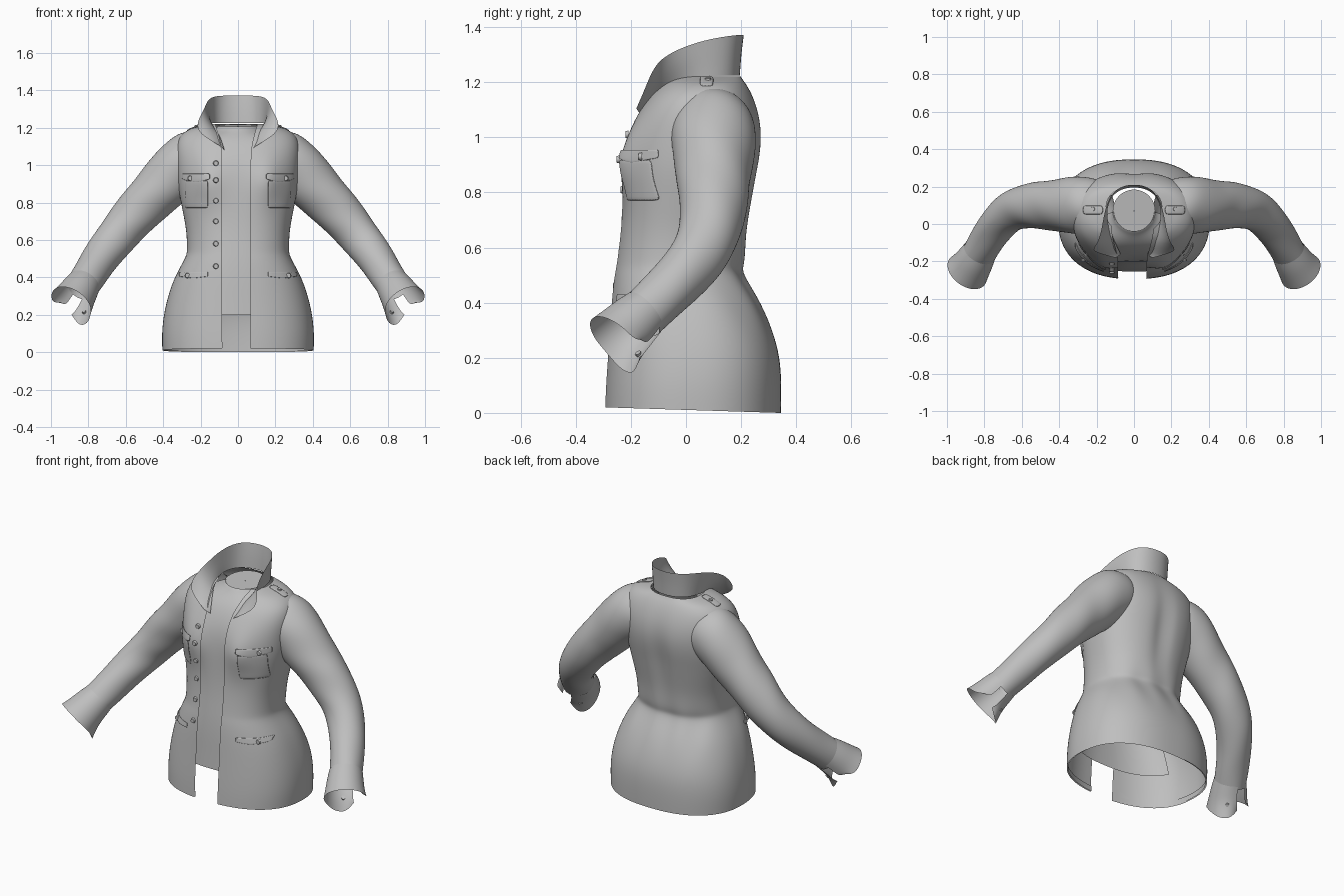
import bpy, bmesh, math
from mathutils import Vector

cube = bpy.data.objects.get("Cube")
if cube:
    bpy.data.objects.remove(cube)

cloth = bpy.data.materials.new("grey cloth")
cloth.use_nodes = True
GREY = (0.52, 0.52, 0.52, 1)
cloth.diffuse_color = GREY
cloth.node_tree.nodes["Principled BSDF"].inputs["Base Color"].default_value = GREY


def finish(name, mesh, subdiv=0, thick=0):
    ob = bpy.data.objects.new(name, mesh)
    bpy.context.collection.objects.link(ob)
    mesh.materials.append(cloth)
    for p in mesh.polygons:
        p.use_smooth = True
    if thick:
        m = ob.modifiers.new("Thickness", "SOLIDIFY")
        m.thickness = thick
        m.offset = 0
    if subdiv:
        m = ob.modifiers.new("Smooth", "SUBSURF")
        m.levels = m.render_levels = subdiv
        m.boundary_smooth = "PRESERVE_CORNERS"
    return ob


def loft(name, rows, closed=False, subdiv=2, thick=0, flip=False):
    """Skin a list of equally long point rows."""
    bm = bmesh.new()
    vs = [[bm.verts.new(p) for p in row] for row in rows]
    n = len(rows[0])
    for a, b in zip(vs, vs[1:]):
        for i in range(n if closed else n - 1):
            j = (i + 1) % n
            f = bm.faces.new((a[i], a[j], b[j], b[i]))
            if flip:
                f.normal_flip()
    mesh = bpy.data.meshes.new(name)
    bm.to_mesh(mesh)
    bm.free()
    return finish(name, mesh, subdiv, thick)


# Body profile: height, half width, front y, back y
PROFILE = [
    (0.01, .405, -.295, .345), (0.1, .408, -.292, .347), (0.2, .398, -.285, .342),
    (0.3, .375, -.278, .315), (0.4, .34, -.272, .27), (0.48, .295, -.265, .22),
    (0.52, .275, -.258, .202), (0.55, .272, -.253, .216), (0.65, .275, -.24, .222),
    (0.75, .295, -.232, .24), (0.85, .315, -.23, .258), (0.92, .325, -.225, .272),
    (1.0, .33, -.212, .28), (1.08, .335, -.18, .27), (1.15, .32, -.135, .245),
    (1.19, .27, -.09, .222), (1.205, .225, -.07, .21), (1.22, .15, -.05, .2)]
POW = 0.85


def spow(v):
    return math.copysign(abs(v) ** POW, v)


def section(z):
    for a, b in zip(PROFILE, PROFILE[1:]):
        if z <= b[0]:
            k = max(0, (z - a[0]) / (b[0] - a[0]))
            return [u + (v - u) * k for u, v in zip(a, b)][1:]
    return PROFILE[-1][1:]


def body(t, z, inset=0.0):
    """Point on the torso; t = 0 is the middle of the front."""
    hw, yf, yb = section(z)
    cy, ry = (yf + yb) / 2, (yb - yf) / 2 - inset
    x = (hw - inset) * spow(math.sin(t))
    y = cy - ry * spow(math.cos(t))
    if math.cos(t) > 0:  # bust
        y -= .035 * math.exp(-((abs(x) - .16) / .08) ** 2 - ((z - .92) / .1) ** 2)
    else:  # spine groove and skirt folds
        y -= .02 * math.exp(-(x / .05) ** 2 - ((z - .85) / .22) ** 2)
        y += .006 * math.sin(x * 40) * math.exp(-((z - .45) / .1) ** 2)
    return Vector((x, y, z))


def angle_at(x, z):
    return math.asin(min(1, abs(x) / section(z)[0]) ** (1 / POW)) * (1 if x > 0 else -1)


def front(x, z, lift=0.0):
    return body(angle_at(x, z), z) - Vector((0, lift, 0))


def jacket_row(z, inset=0.0):
    open_up = max(0, z - 1.1) * .3
    t0 = angle_at(.068 + open_up, z)
    t1 = 2 * math.pi + angle_at(-.085 - open_up, z)
    row = [body(t0 + (t1 - t0) * i / 56, z, inset) for i in range(57)]
    if z < .05:  # hem dips towards the back
        for p in row:
            p.z = z + .01 - .02 * (p.y + .29) / .63
    return row


# Jacket body and folded hem
loft("jacket_body", [jacket_row(row[0]) for row in PROFILE])
loft("hem_facing", [jacket_row(z, .006) for z in (.012, .045)], flip=True, subdiv=1)


# Undershirt front with round neckline, and the neck closure inside it
def neck_row(radius, z, reach, tilt=0.0):
    angles = [-reach + 2 * reach * i / 24 for i in range(25)]
    return [Vector((radius * math.sin(a), .07 - radius * math.cos(a), z - tilt * math.cos(a)))
            for a in angles]


shirt = [[body(-1.15 + 2.3 * i / 24, z, .03) for i in range(25)]
         for z in (.2, .3, .4, .5, .6, .7, .8, .9, 1, 1.08, 1.14)]
shirt += [neck_row(r, z, 1.5) for r, z in ((.135, 1.18), (.118, 1.2), (.108, 1.208))]
loft("undershirt", shirt)
loft("neck_closure", [neck_row(r, 1.208, math.pi, .01 * r / .11) for r in (.115, .06, .002)],
     subdiv=1)

# Standing collar with spread points: base, middle and edge of one half
BASE = [(.072, -.16, 1.08), (.09, -.12, 1.14), (.11, -.08, 1.18), (.135, -.01, 1.21),
        (.15, .07, 1.225), (.12, .155, 1.225), (.06, .19, 1.225)]
MID = [(.085, -.175, 1.095), (.155, -.145, 1.17), (.16, -.1, 1.23), (.16, -.015, 1.27),
       (.155, .07, 1.295), (.122, .16, 1.3), (.06, .195, 1.3)]
EDGE = [(.1, -.18, 1.105), (.24, -.145, 1.185), (.195, -.11, 1.275), (.172, -.03, 1.32),
        (.16, .06, 1.352), (.125, .165, 1.37), (.06, .205, 1.372)]


def both_halves(half, back):
    right = [(-x, y, z) for x, y, z in half]
    return half + [back] + right[::-1]


loft("collar", [both_halves(BASE, (0, .198, 1.225)), both_halves(MID, (0, .203, 1.3)),
                both_halves(EDGE, (0, .212, 1.372))])

# Sleeves: centre line with radius, from the rounded shoulder down
ARM = [((.15, .1, 1.12), .07), ((.175, .1, 1.1), .108), ((.21, .1, 1.07), .14),
       ((.26, .1, 1.025), .157), ((.33, .1, .965), .154), ((.40, .1, .89), .142),
       ((.46, .1, .83), .132), ((.52, .1, .77), .126), ((.58, .095, .70), .118),
       ((.635, .08, .635), .11), ((.69, .045, .565), .105), ((.745, -.02, .49), .098),
       ((.79, -.09, .42), .093), ((.835, -.165, .35), .09)]
CUFF = [((.825, -.15, .365), .092), ((.845, -.185, .335), .1), ((.87, -.225, .295), .108),
        ((.892, -.255, .262), .118)]


def tube(path, side, start, sweep, count, wave):
    rows = []
    for k, (c, r) in enumerate(path):
        lo, hi = path[max(k - 1, 0)][0], path[min(k + 1, len(path) - 1)][0]
        axis = (Vector(hi) - Vector(lo)).normalized()
        u = Vector((0, 1, 0)).cross(axis).normalized()
        v = axis.cross(u)
        row = []
        for i in range(count):
            a = start + sweep * i / count
            rr = r * (1 + wave * math.sin(3 * a + k * 2.2))
            p = Vector(c) + u * (rr * math.cos(a)) + v * (rr * math.sin(a))
            row.append(Vector((p.x * side, p.y, p.z)))
        rows.append(row)
    return rows


def plate(name, x0, x1, z0, z1, point=0.0):
    """Pocket piece laid on the front, with an optional pointed lower edge."""
    rows = []
    for j in range(6):
        row = []
        for i in range(9):
            s = i / 8
            low = z0 - point * (1 - abs(2 * s - 1))
            row.append(front(x0 + (x1 - x0) * s, low + (z1 - low) * j / 5, .004))
        rows.append(row)
    loft(name, rows, subdiv=1, thick=.004)


def button(name, place, normal, radius=.015):
    bm = bmesh.new()
    bmesh.ops.create_cone(bm, cap_ends=True, segments=16, radius1=radius,
                          radius2=radius * .8, depth=.012)
    mesh = bpy.data.meshes.new(name)
    bm.to_mesh(mesh)
    bm.free()
    ob = finish(name, mesh)
    for p in mesh.polygons:
        p.use_smooth = len(p.vertices) == 4
    ob.location = place
    ob.rotation_euler = Vector(normal).to_track_quat("Z", "Y").to_euler()


FORWARD = (0, -1, 0)
for label, s in (("left", 1), ("right", -1)):
    loft(label + "_sleeve", tube(ARM, s, 0, 2 * math.pi, 24, .025), closed=True, flip=s < 0)
    # Cuff split at the back, with a hanging tab beside the notch
    cuff = tube(CUFF, s, 1.75, 5.95, 24, 0)
    for p, drop in zip(cuff[-1][17:], (.005, .015, .025, .03, .03, .015, -.02)):
        p.z -= drop
    for p, rise in zip(cuff[-1], (.05, .03, .012)):
        p.z += rise
    loft(label + "_cuff", cuff, flip=s < 0)
    button(label + "_cuff_button", cuff[2][21], (-.4 * s, .4, -.7), .012)

    # Chest and hip pockets
    plate(label + "_chest_pocket", .16 * s, .285 * s, .77, .92)
    plate(label + "_chest_flap", .15 * s, .3 * s, .925, .955, .02)
    plate(label + "_hip_flap", .16 * s, .315 * s, .405, .43, .01)
    button(label + "_chest_button", front(.255 * s, .93, .008), FORWARD)
    button(label + "_hip_button", front(.27 * s, .41, .008), FORWARD)

    # Shoulder strap following the seam
    strap = [[Vector((x * s, y, z)) for y in (.05, .075, .1)]
             for x, z in ((.165, 1.222), (.2, 1.214), (.24, 1.202), (.275, 1.185))]
    loft(label + "_shoulder_strap", strap, thick=.006, subdiv=1)
    button(label + "_shoulder_button", (.22 * s, .08, 1.21), (.25 * s, 0, 1), .013)

# Front buttons on the right panel
for i, z in enumerate((1.01, .92, .81, .7, .58, .46)):
    button("front_button_%d" % (i + 1), front(-.118, z, .004), FORWARD)
